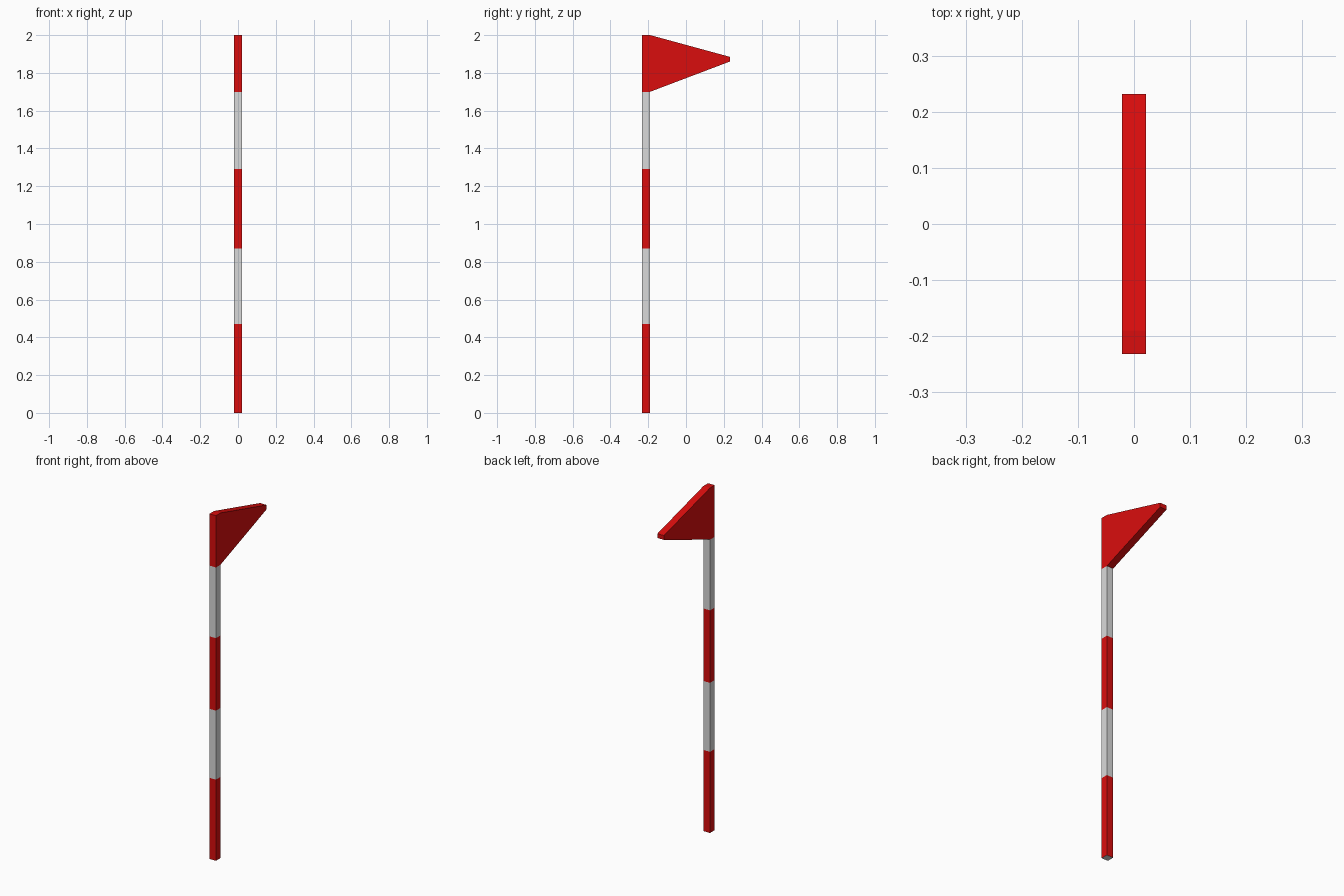
import bpy, bmesh

if "Cube" in bpy.data.objects:
    bpy.data.objects.remove(bpy.data.objects["Cube"])

W = 0.021                      # half thickness of pole and pennant
Y0, Y1, TIP = -0.232, -0.19, 0.232
BANDS = [0.47, 0.87, 1.29]     # heights where the pole colour changes
POLE_TOP = 1.70


def material(name, colour):
    m = bpy.data.materials.new(name)
    m.diffuse_color = (*colour, 1)
    m.use_nodes = True
    m.node_tree.nodes["Principled BSDF"].inputs["Base Color"].default_value = m.diffuse_color
    return m


red = material("red", (0.70, 0.004, 0.004))
white = material("white", (0.70, 0.70, 0.70))


def prism(name, profile, cuts=(), rule=None):
    """Extrude a (y, z) profile along x, slice it at heights, colour by rule."""
    bm = bmesh.new()
    face = bm.faces.new([bm.verts.new((-W, y, z)) for y, z in profile])
    ext = bmesh.ops.extrude_face_region(bm, geom=[face])
    verts = [g for g in ext["geom"] if isinstance(g, bmesh.types.BMVert)]
    bmesh.ops.translate(bm, verts=verts, vec=(2 * W, 0, 0))
    for z in cuts:
        bmesh.ops.bisect_plane(bm, geom=bm.verts[:] + bm.edges[:] + bm.faces[:],
                               plane_co=(0, 0, z), plane_no=(0, 0, 1))
    bmesh.ops.recalc_face_normals(bm, faces=bm.faces)
    if rule:
        for f in bm.faces:
            f.material_index = rule(f)
    mesh = bpy.data.meshes.new(name)
    bm.to_mesh(mesh)
    bm.free()
    mesh.materials.append(red)
    mesh.materials.append(white)
    ob = bpy.data.objects.new(name, mesh)
    bpy.context.collection.objects.link(ob)
    return ob


def stripe(f):
    z = f.calc_center_median().z
    if z < 0.001:              # underside is white
        return 1
    return sum(z > b for b in BANDS) % 2


# striped square pole
prism("striped_pole", [(Y0, 0), (Y1, 0), (Y1, POLE_TOP), (Y0, POLE_TOP)], BANDS, stripe)

# pennant, including the red top of the pole
prism("pennant", [(Y0, POLE_TOP), (Y1, POLE_TOP), (TIP, 1.86), (TIP, 1.885), (Y1, 2.0), (Y0, 2.0)])
